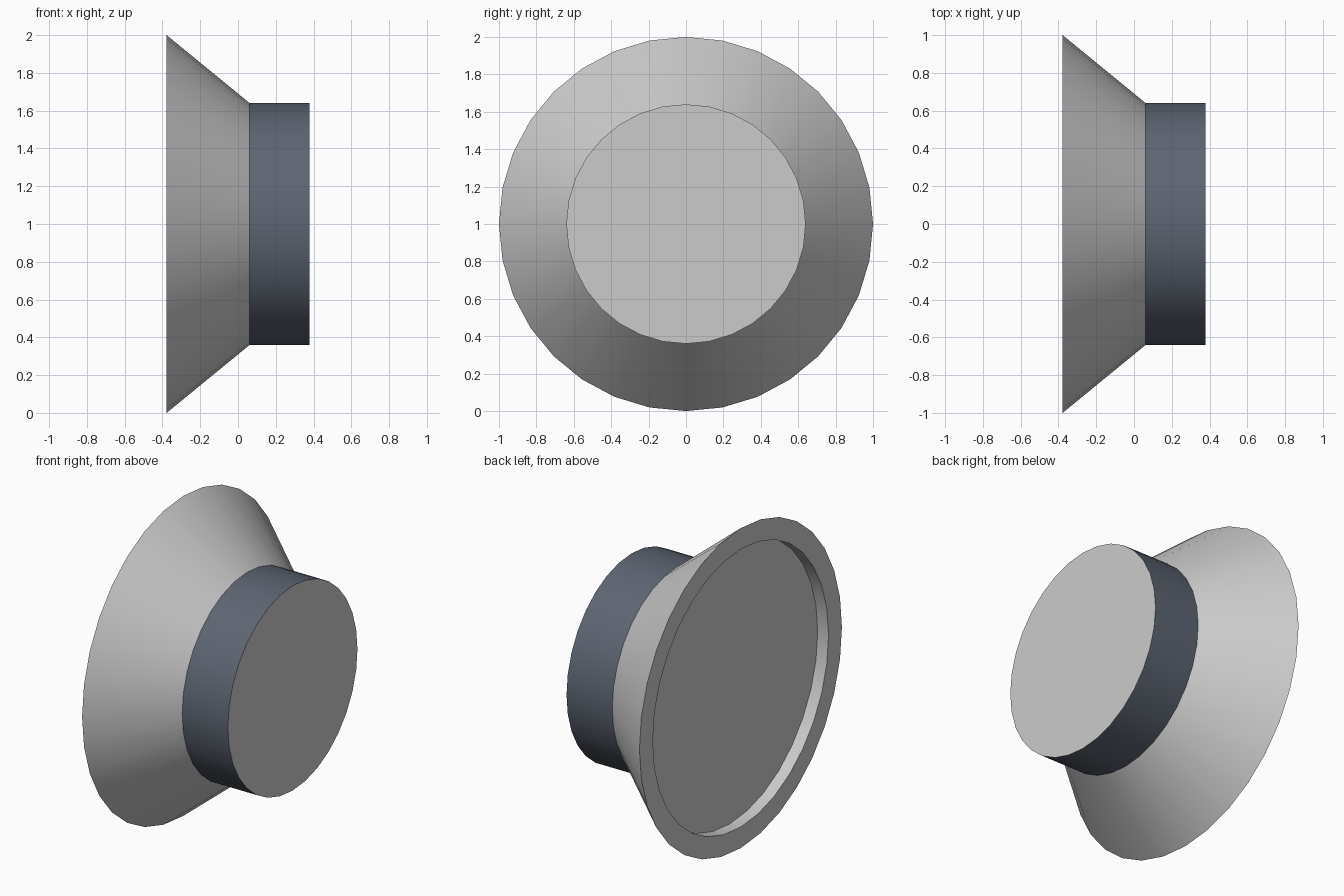
import bpy, bmesh
from math import sin, cos, tau, radians

if "Cube" in bpy.data.objects:
    bpy.data.objects.remove(bpy.data.objects["Cube"])

SIDES = 32


def turned(name, profile, cap_start=False, cap_end=False):
    """Revolve (x, radius) points about the horizontal axis at z = 1."""
    bm = bmesh.new()
    rings = [[bm.verts.new((x, r * sin(tau * i / SIDES), 1 + r * cos(tau * i / SIDES)))
              for i in range(SIDES)] for x, r in profile]
    for a, b in zip(rings, rings[1:]):
        for i in range(SIDES):
            j = (i + 1) % SIDES
            bm.faces.new((a[i], b[i], b[j], a[j]))
    if cap_start:
        bm.faces.new(rings[0])
    if cap_end:
        bm.faces.new(rings[-1][::-1])
    bm.normal_update()
    mesh = bpy.data.meshes.new(name)
    bm.to_mesh(mesh)
    bm.free()
    obj = bpy.data.objects.new(name, mesh)
    bpy.context.collection.objects.link(obj)
    bpy.ops.object.select_all(action='DESELECT')
    obj.select_set(True)
    bpy.context.view_layer.objects.active = obj
    bpy.ops.object.shade_smooth_by_angle(angle=radians(30))
    return obj


# Flared head: recessed disc, recess wall, flat rim, cone
turned("flared_head", [(-0.303, 0.868), (-0.378, 0.868), (-0.378, 1.0), (0.062, 0.64)],
       cap_start=True)

# Cylindrical base: dark side band with a grey end face
base = turned("cylinder_base", [(0.062, 0.64), (0.378, 0.64)], cap_end=True)
grey = bpy.data.materials.new("grey")
grey.diffuse_color = (0.8, 0.8, 0.8, 1)
grey.use_nodes = True
grey.node_tree.nodes["Principled BSDF"].inputs["Base Color"].default_value = grey.diffuse_color
dark = bpy.data.materials.new("dark_band")
dark.diffuse_color = (0.11, 0.13, 0.17, 1)
dark.use_nodes = True
dark.node_tree.nodes["Principled BSDF"].inputs["Base Color"].default_value = dark.diffuse_color
base.data.materials.append(dark)
base.data.materials.append(grey)
for face in base.data.polygons:
    face.material_index = 1 if len(face.vertices) > 4 else 0
